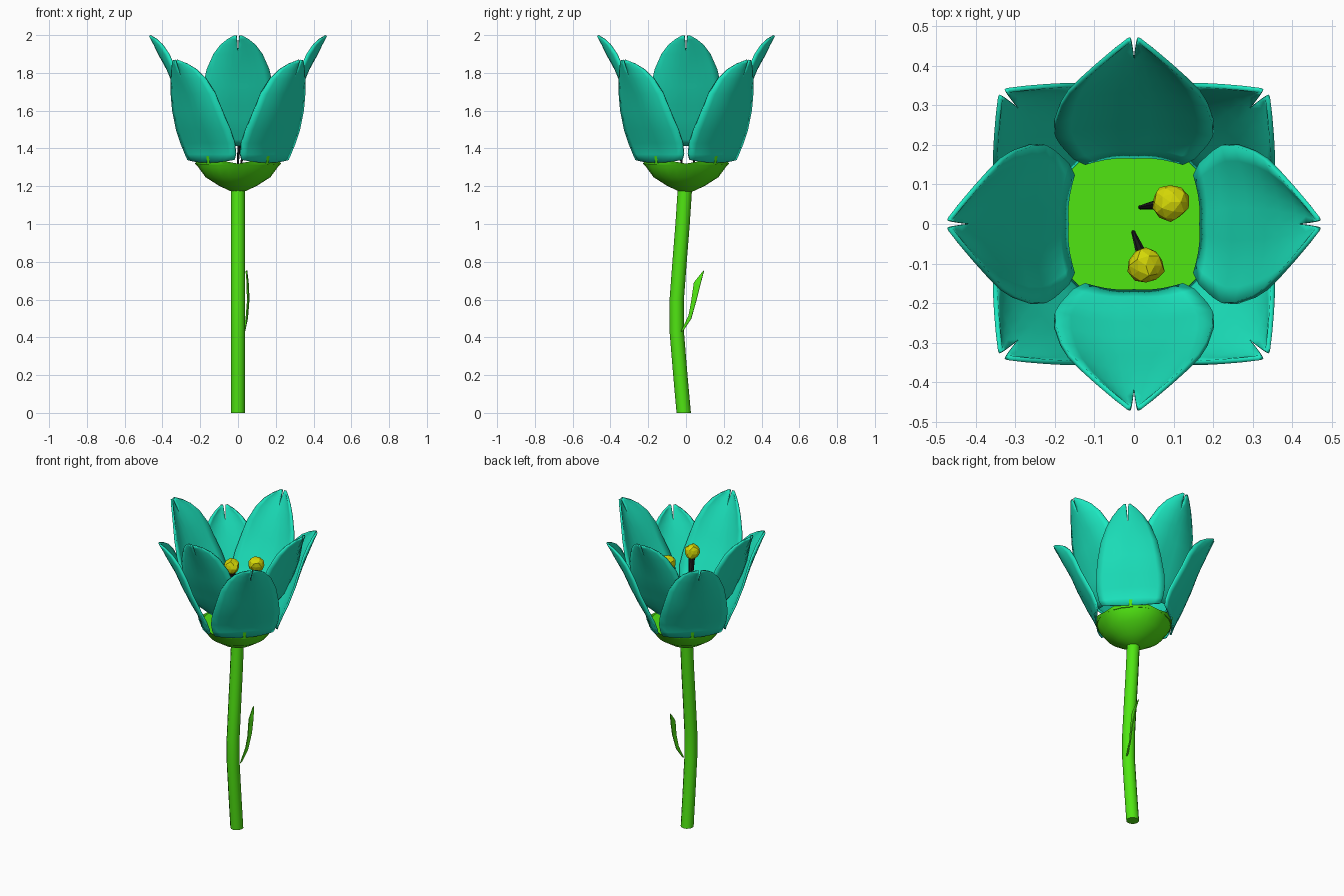
import bpy, bmesh, math, random
from mathutils import Vector, Matrix

if "Cube" in bpy.data.objects:
    bpy.data.objects.remove(bpy.data.objects["Cube"])

random.seed(4)

def material(name, rgb):
    m = bpy.data.materials.new(name)
    m.diffuse_color = (*rgb, 1)
    m.use_nodes = True
    m.node_tree.nodes["Principled BSDF"].inputs["Base Color"].default_value = m.diffuse_color
    return m

TEAL = material("petal teal", (0.012, 0.83, 0.55))
GREEN = material("stem green", (0.08, 0.79, 0.006))
YELLOW = material("pollen yellow", (0.66, 0.68, 0.002))
BLACK = material("filament black", (0.012, 0.012, 0.013))

def finish(bm, name, mat, smooth=True, thickness=0):
    bmesh.ops.recalc_face_normals(bm, faces=bm.faces[:])
    me = bpy.data.meshes.new(name)
    bm.to_mesh(me)
    bm.free()
    ob = bpy.data.objects.new(name, me)
    bpy.context.collection.objects.link(ob)
    me.materials.append(mat)
    if thickness:
        mod = ob.modifiers.new("thickness", "SOLIDIFY")
        mod.thickness = thickness
        mod.offset = 0
    if smooth:
        bpy.ops.object.select_all(action="DESELECT")
        ob.select_set(True)
        bpy.context.view_layer.objects.active = ob
        bpy.ops.object.shade_smooth_by_angle(angle=math.radians(35))
    return ob

def loft(bm, rings, closed=True, caps=False):
    """Bridge successive rows of points with quads."""
    rows = [[bm.verts.new(p) for p in ring] for ring in rings]
    for a, b in zip(rows, rows[1:]):
        n = len(a)
        for i in range(n if closed else n - 1):
            j = (i + 1) % n
            bm.faces.new((a[i], a[j], b[j], b[i]))
    if caps:
        bm.faces.new(rows[0])
        bm.faces.new(rows[-1])

def circle(x, y, z, r, n):
    return [(x + r * math.cos(2 * math.pi * i / n), y + r * math.sin(2 * math.pi * i / n), z)
            for i in range(n)]

# Bent stem
bm = bmesh.new()
path = [(-0.012, 0), (-0.030, 0.2), (-0.049, 0.43), (-0.049, 0.6), (-0.034, 0.8), (-0.018, 1.0), (-0.005, 1.2)]
loft(bm, [circle(0, y, z, 0.038, 12) for y, z in path], caps=True)
finish(bm, "stem", GREEN)

# Cup under the petals: rim rises at the diagonals, flat floor inside
bm = bmesh.new()
N = 24
rim = []
for i in range(N):
    a = 2 * math.pi * i / N
    rim.append((0.228 * math.cos(a), 0.228 * math.sin(a), 1.34 - 0.02 * math.cos(4 * a)))
loft(bm, [circle(0, 0, z, r, N) for r, z in ((0.035, 1.172), (0.10, 1.202), (0.172, 1.248), (0.210, 1.300))]
     + [rim, circle(0, 0, 1.315, 0.220, N)], caps=True)
finish(bm, "flower_cup", GREEN)

# Petals: each row is height, centre-line radius, edge radius, half width
LOWER_END = [(1.325, 0.214, 0.200, 0.172)]
UPPER_END = [(1.285, 0.170, 0.153, 0.125), (1.32, 0.188, 0.168, 0.155)]
ROWS = [(1.37, 0.222, 0.204, 0.187), (1.43, 0.250, 0.225, 0.200),
        (1.50, 0.288, 0.258, 0.200), (1.60, 0.335, 0.302, 0.184), (1.69, 0.373, 0.333, 0.164),
        (1.77, 0.417, 0.368, 0.128), (1.82, 0.441, 0.402, 0.090), (1.85, 0.457, 0.434, 0.052),
        (1.868, 0.466, 0.462, 0.016)]
COLS = 5

def petal(name, angle, lift, end):
    """Two cupped halves welded along the centre, split at the tip."""
    rows = end + ROWS
    bm = bmesh.new()
    for side in (-1, 1):
        grid = []
        for k, (z, rc, re, w) in enumerate(rows):
            slit = 0.008 * max(0, (k - len(rows) + 4) / 3)
            row = []
            for c in range(COLS + 1):
                u = c / COLS
                r = rc + (re - rc) * u ** 1.5 + 0.035 * w * math.sin(math.pi * u)
                dz = 0.015 * u * u if k == 0 else 0
                row.append((r, side * (slit + (w - slit) * u), z + dz + lift))
            grid.append(row)
        loft(bm, grid, closed=False)
    bmesh.ops.remove_doubles(bm, verts=bm.verts[:], dist=0.0005)
    bmesh.ops.rotate(bm, verts=bm.verts[:], matrix=Matrix.Rotation(angle, 3, "Z"))
    finish(bm, name, TEAL, thickness=0.012)

for i in range(4):
    petal(f"upper_petal_{i + 1}", i * math.pi / 2, 0.13, UPPER_END)
    petal(f"lower_petal_{i + 1}", (i + 0.5) * math.pi / 2, 0, LOWER_END)

# Stamens: tapered filament with a lumpy faceted head
for i, (foot, head) in enumerate([((0.015, 0.042, 1.31), (0.092, 0.055, 1.70)),
                                  ((-0.002, -0.020, 1.31), (0.03, -0.105, 1.73))], 1):
    a, b = Vector(foot), Vector(head)
    bm = bmesh.new()
    loft(bm, [circle(*a, 0.005, 8), circle(*a.lerp(b, 0.6), 0.013, 8), circle(*b, 0.021, 8)], caps=True)
    finish(bm, f"filament_{i}", BLACK)
    bm = bmesh.new()
    bmesh.ops.create_icosphere(bm, subdivisions=2, radius=0.048)
    for v in bm.verts:
        v.co = v.co * random.uniform(0.88, 1.06) + b
    finish(bm, f"anther_{i}", YELLOW, smooth=False)

# Small thin leaf standing beside the stem, broad side facing right
bm = bmesh.new()
loft(bm, [[(0.034, -0.027, 0.430), (0.036, -0.015, 0.435)],
          [(0.044, 0.014, 0.515), (0.050, 0.028, 0.500)],
          [(0.050, 0.028, 0.590), (0.058, 0.056, 0.600)],
          [(0.048, 0.042, 0.690), (0.055, 0.076, 0.680)],
          [(0.043, 0.090, 0.750), (0.046, 0.096, 0.755)]], closed=False)
finish(bm, "leaf", GREEN, smooth=False, thickness=0.006)
